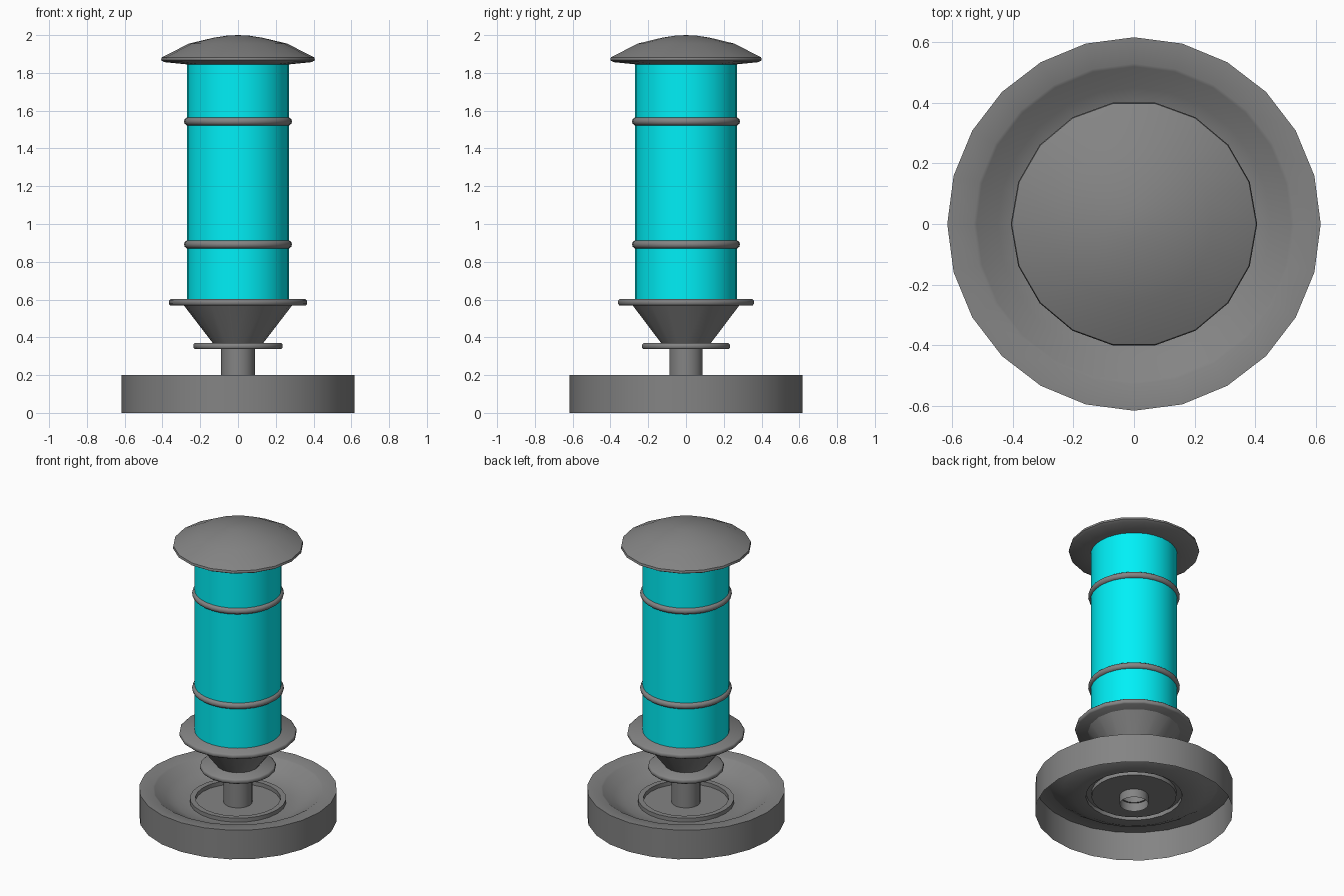
import bpy, bmesh
from math import cos, sin, pi, radians

if "Cube" in bpy.data.objects:
    bpy.data.objects.remove(bpy.data.objects["Cube"])


def material(name, r, g, b):
    mat = bpy.data.materials.new(name)
    mat.diffuse_color = (r, g, b, 1)
    mat.use_nodes = True
    mat.node_tree.nodes["Principled BSDF"].inputs["Base Color"].default_value = mat.diffuse_color
    return mat


grey = material("dark_grey", 0.23, 0.23, 0.23)
cyan = material("cyan", 0.0, 0.87, 0.93)


def finish(obj, angle, mat=grey):
    obj.data.materials.append(mat)
    bpy.ops.object.select_all(action='DESELECT')
    obj.select_set(True)
    bpy.context.view_layer.objects.active = obj
    bpy.ops.object.shade_smooth_by_angle(angle=radians(angle))


def lathe(name, profile, sides=18, angle=30, mat=grey):
    """Revolve (radius, z) points around z; listed bottom to top, outside facing out."""
    bm = bmesh.new()
    rings = []
    for r, z in profile:
        if r == 0:
            rings.append([bm.verts.new((0, 0, z))] * sides)
        else:
            rings.append([bm.verts.new((r * cos(2 * pi * i / sides), r * sin(2 * pi * i / sides), z))
                          for i in range(sides)])
    for a, b in zip(rings, rings[1:]):
        for i in range(sides):
            j = (i + 1) % sides
            bm.faces.new(list(dict.fromkeys((a[i], a[j], b[j], b[i]))))
    mesh = bpy.data.meshes.new(name)
    bm.to_mesh(mesh)
    bm.free()
    obj = bpy.data.objects.new(name, mesh)
    bpy.context.collection.objects.link(obj)
    finish(obj, angle, mat)
    return obj


def disc(name, r, z0, z1):
    """Flat disc with a slightly rounded rim."""
    b = 0.008
    return lathe(name, [(0, z0), (r - b, z0), (r, z0 + b), (r, z1 - b), (r - b, z1), (0, z1)], angle=50)


# Dished base: an open shell with a raised ring around the stem
lathe("base", [(0.617, 0), (0.617, 0.2), (0.53, 0.197), (0.52, 0.191), (0.45, 0.145), (0.38, 0.112),
               (0.30, 0.108), (0.30, 0.135), (0.265, 0.135), (0.265, 0.108), (0.08, 0.108)],
      sides=24, angle=45)

# Hollow stem
lathe("stem", [(0.09, 0.05), (0.09, 0.35)])

# Collar discs and the funnel between them
disc("lower_collar", 0.236, 0.337, 0.37)
lathe("funnel", [(0, 0.36), (0.13, 0.365), (0.295, 0.58), (0, 0.58)])
disc("upper_collar", 0.366, 0.569, 0.602)

# Coloured tube body
lathe("tube", [(0, 0.60), (0.27, 0.60), (0.27, 1.85), (0, 1.85)], sides=32, mat=cyan)

# Bands around the tube
for name, z in (("lower_band", 0.892), ("upper_band", 1.543)):
    bpy.ops.mesh.primitive_torus_add(major_segments=32, minor_segments=10, major_radius=0.264,
                                     minor_radius=0.022, location=(0, 0, z))
    band = bpy.context.object
    band.name = name
    finish(band, 60)

# Domed cap
lathe("cap", [(0, 1.845), (0.27, 1.845), (0.39, 1.857), (0.407, 1.867), (0.404, 1.882), (0.26, 1.955),
              (0.13, 1.986), (0.06, 1.997), (0, 2.0)], angle=50)
